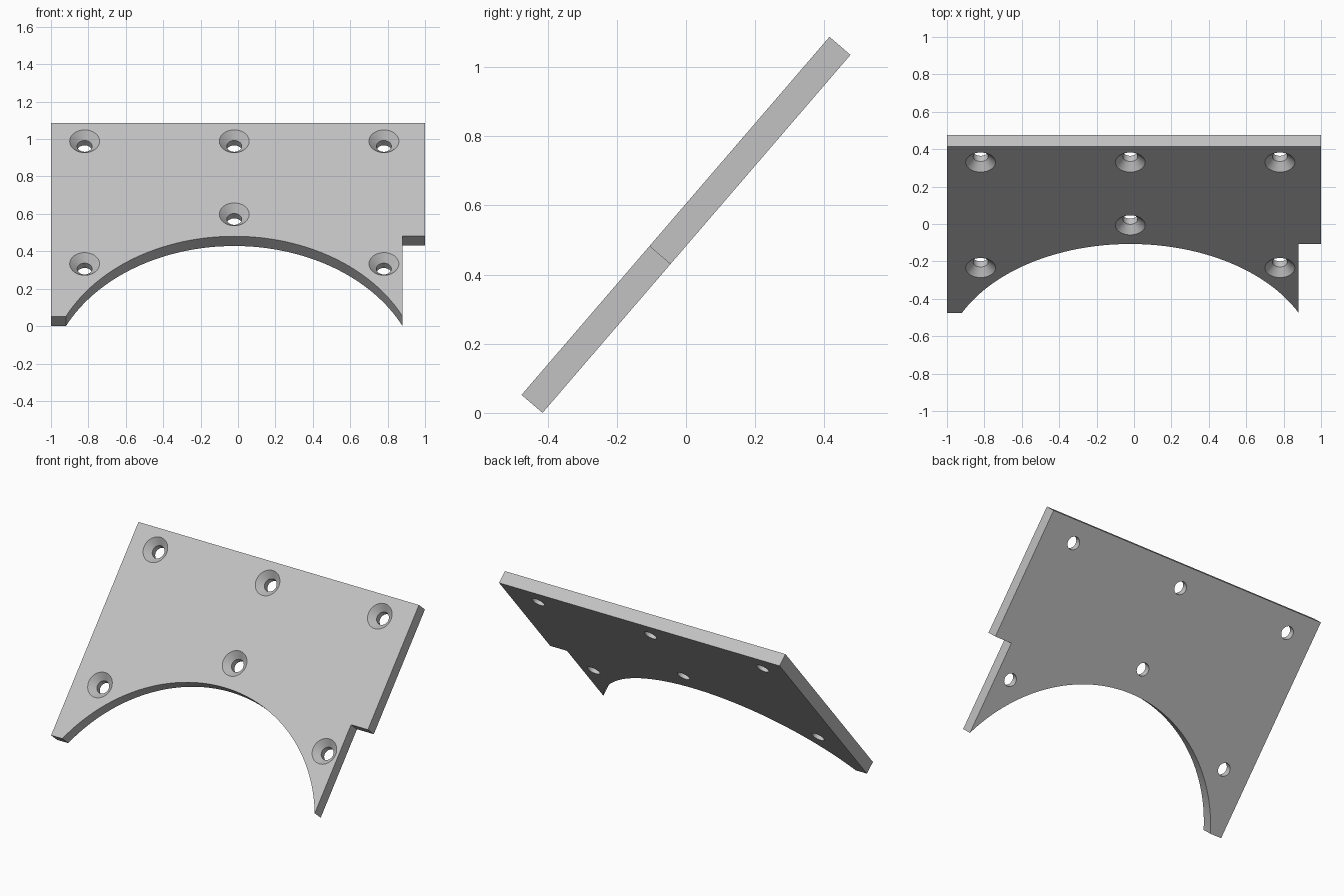
import bpy, bmesh, math
from mathutils import Matrix

if "Cube" in bpy.data.objects:
    bpy.data.objects.remove(bpy.data.objects["Cube"])

THICK, HEIGHT = 0.08, 1.365
TILT = math.radians(49.3)

grey = bpy.data.materials.new("light grey")
grey.diffuse_color = (0.54, 0.54, 0.54, 1)
grey.use_nodes = True
grey.node_tree.nodes["Principled BSDF"].inputs["Base Color"].default_value = grey.diffuse_color


def make_object(name, bm):
    bmesh.ops.recalc_face_normals(bm, faces=bm.faces)
    mesh = bpy.data.meshes.new(name)
    bm.to_mesh(mesh)
    bm.free()
    mesh.materials.append(grey)
    obj = bpy.data.objects.new(name, mesh)
    bpy.context.collection.objects.link(obj)
    return obj


# Plate outline: arched lower edge (unit radius) and a step at the right side
ARC_X, HALF, RISE, STEPS = -0.02, 0.9, 0.565, 64
radius = (HALF ** 2 + RISE ** 2) / (2 * RISE)
sweep = math.asin(HALF / radius)
outline = [(-1, HEIGHT), (-1, 0)]
for i in range(STEPS + 1):
    a = -sweep + 2 * sweep * i / STEPS
    outline.append((ARC_X + radius * math.sin(a), RISE - radius + radius * math.cos(a)))
outline += [(0.88, 0.567), (1, 0.567), (1, HEIGHT)]

bm = bmesh.new()
face = bm.faces.new([bm.verts.new((x, v, 0)) for x, v in outline])
ext = bmesh.ops.extrude_face_region(bm, geom=[face])
bmesh.ops.translate(bm, vec=(0, 0, -THICK),
                    verts=[g for g in ext["geom"] if isinstance(g, bmesh.types.BMVert)])
plate = make_object("mounting_plate", bm)

# Countersunk screw holes: a cone running into a straight bore
holes = [(x, v) for x in (-0.82, 0.78) for v in (0.37, 1.235)] + [(-0.02, 1.235), (-0.02, 0.72)]
bore = [(0.10, 0.02), (0.04, -0.04), (0.04, -0.12)]
SIDES = 48
bm = bmesh.new()
for x, v in holes:
    rings = [[bm.verts.new((x + r * math.cos(2 * math.pi * k / SIDES),
                            v + r * math.sin(2 * math.pi * k / SIDES), z))
              for k in range(SIDES)] for r, z in bore]
    for a, b in zip(rings, rings[1:]):
        for k in range(SIDES):
            n = (k + 1) % SIDES
            bm.faces.new((a[k], a[n], b[n], b[k]))
    bm.faces.new(rings[0])
    bm.faces.new(rings[-1])
cutter = make_object("hole_cutter", bm)
cutter.hide_render = True

cut = plate.modifiers.new("holes", 'BOOLEAN')
cut.operation = 'DIFFERENCE'
cut.solver = 'EXACT'
cut.object = cutter
bpy.context.view_layer.objects.active = plate
plate.select_set(True)
cutter.select_set(False)
bpy.ops.object.modifier_apply(modifier=cut.name)
bpy.data.objects.remove(cutter)

# Lean the plate back and stand it on the ground, centred
y0 = -(HEIGHT * math.cos(TILT) + THICK * math.sin(TILT)) / 2
z0 = THICK * math.cos(TILT)
plate.data.transform(Matrix.Translation((0, y0, z0)) @ Matrix.Rotation(TILT, 4, 'X'))
bpy.ops.object.shade_smooth_by_angle(angle=math.radians(30))
